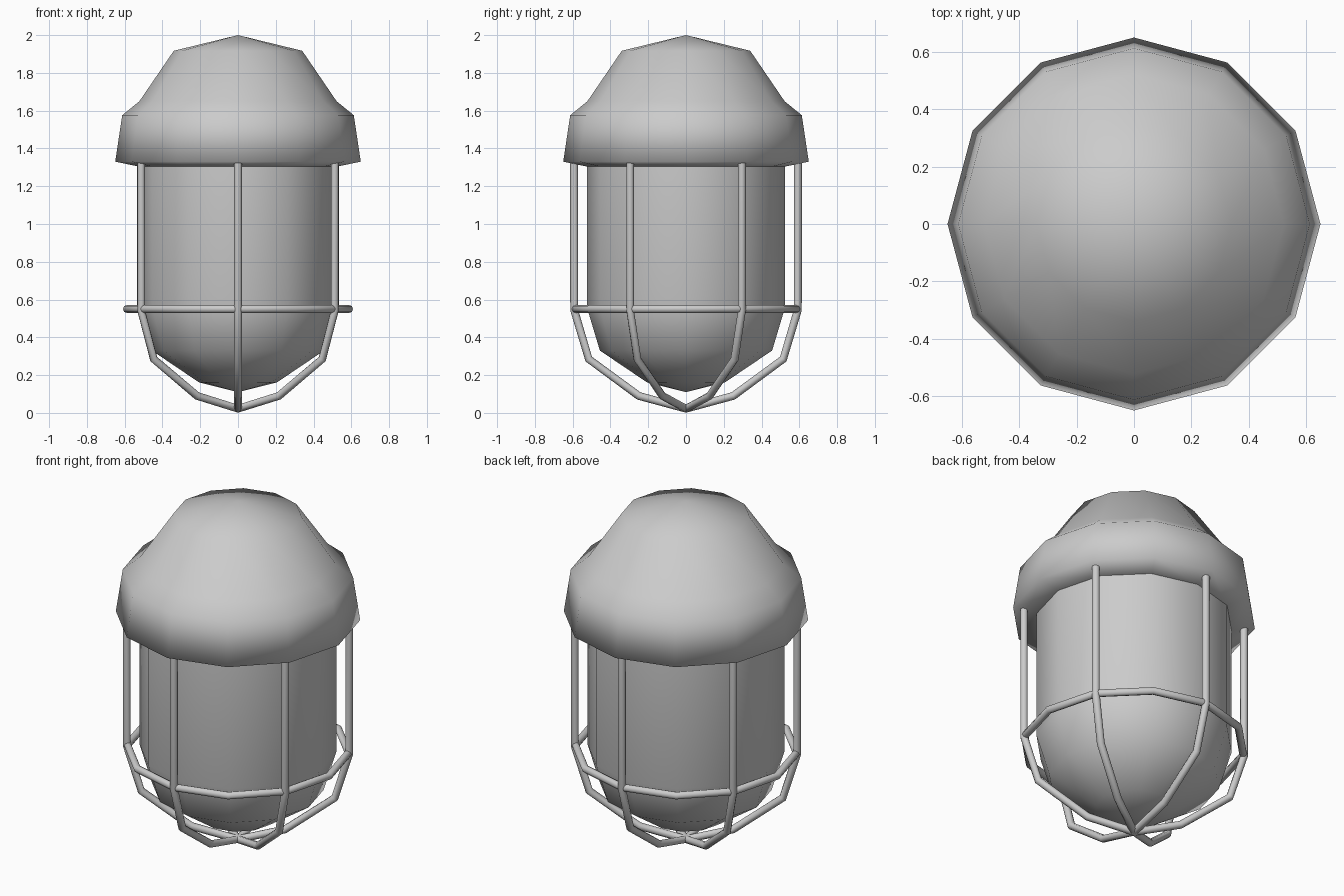
import bpy
import bmesh
from math import cos, sin, pi

if "Cube" in bpy.data.objects:
    bpy.data.objects.remove(bpy.data.objects["Cube"])

SIDES = 12
BAR_R = 0.021


def lathe(name, profile):
    """Revolve an (r, z) profile around z; r = 0 gives a single pole vertex."""
    bm = bmesh.new()
    rings = []
    for r, z in profile:
        n = SIDES if r > 0 else 1
        rings.append([bm.verts.new((r * cos(2 * pi * i / SIDES),
                                    r * sin(2 * pi * i / SIDES), z)) for i in range(n)])
    for a, b in zip(rings, rings[1:]):
        for i in range(SIDES):
            j = (i + 1) % SIDES
            quad = [a[i % len(a)], a[j % len(a)], b[j % len(b)], b[i % len(b)]]
            bm.faces.new(list(dict.fromkeys(quad)))
    for f in bm.faces:
        f.smooth = True
    bmesh.ops.recalc_face_normals(bm, faces=bm.faces)
    mesh = bpy.data.meshes.new(name)
    bm.to_mesh(mesh)
    bm.free()
    obj = bpy.data.objects.new(name, mesh)
    bpy.context.collection.objects.link(obj)
    return obj


def rod(name, points, closed=False):
    """Round wire following a polyline."""
    curve = bpy.data.curves.new(name, 'CURVE')
    curve.dimensions = '3D'
    curve.bevel_depth = BAR_R
    curve.bevel_resolution = 2
    curve.use_fill_caps = True
    spline = curve.splines.new('POLY')
    spline.points.add(len(points) - 1)
    for p, co in zip(spline.points, points):
        p.co = (*co, 1)
    spline.use_cyclic_u = closed
    spline.use_smooth = True
    obj = bpy.data.objects.new(name, curve)
    bpy.context.collection.objects.link(obj)
    return obj


# Domed housing with a sloped underside running in to the glass
lathe("cap", [(0, 2.0), (0.34, 1.917), (0.522, 1.65), (0.613, 1.576),
              (0.65, 1.33), (0.52, 1.303)])

# Glass globe
lathe("glass", [(0.525, 1.306), (0.525, 0.56), (0.456, 0.33), (0.207, 0.162), (0, 0.11)])

# Guard cage: three arches crossing at the bottom give six bars
half = [(0.592, 1.33), (0.592, 0.545), (0.515, 0.285), (0.25, 0.09)]
arch = half + [(0, 0.022)] + [(-r, z) for r, z in reversed(half)]
for k in range(3):
    a = pi / 6 + k * pi / 3
    rod(f"guard_arch_{k + 1}", [(r * cos(a), r * sin(a), z) for r, z in arch])

# Guard ring
rod("guard_ring", [(0.588 * cos(2 * pi * i / SIDES), 0.588 * sin(2 * pi * i / SIDES), 0.55)
                   for i in range(SIDES)], closed=True)
